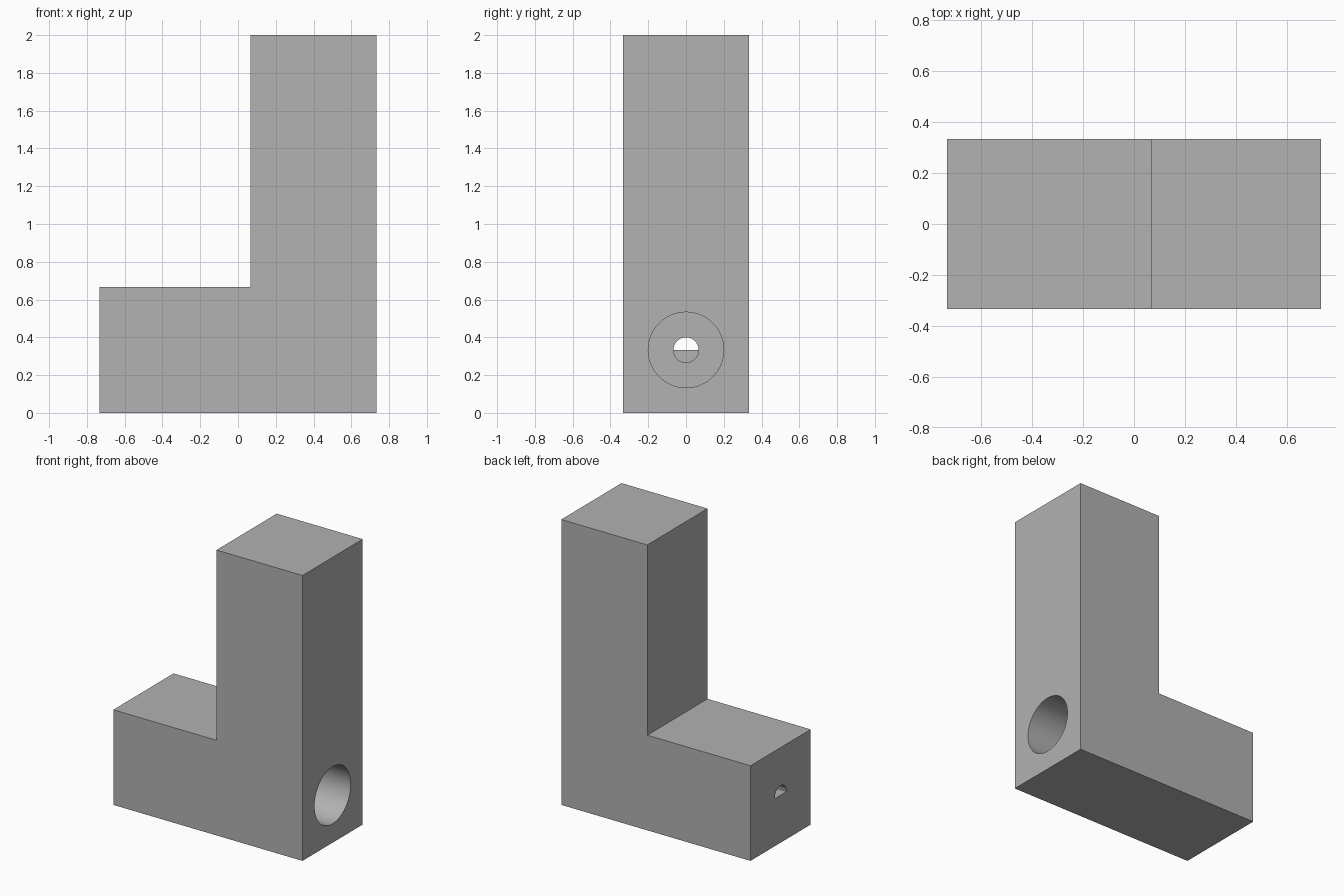
import bpy
import bmesh
from math import radians
from mathutils import Matrix, Vector

cube = bpy.data.objects.get("Cube")
if cube:
    bpy.data.objects.remove(cube, do_unlink=True)

grey = bpy.data.materials.new("plain grey")
grey.use_nodes = True
colour = (0.445, 0.445, 0.445, 1)
grey.diffuse_color = colour
grey.node_tree.nodes["Principled BSDF"].inputs["Base Color"].default_value = colour

U = 2 / 30              # one thirtieth of the height
AXIS_Z = 5 * U          # height of the bore axis
BORE_END = -4 * U       # where the wide bore narrows
ROUND_END = -8 * U      # where the narrow hole becomes a half circle


def make_object(name, bm):
    bmesh.ops.recalc_face_normals(bm, faces=bm.faces)
    mesh = bpy.data.meshes.new(name)
    bm.to_mesh(mesh)
    bm.free()
    mesh.materials.append(grey)
    obj = bpy.data.objects.new(name, mesh)
    bpy.context.collection.objects.link(obj)
    return obj


def rod(name, radius, x0, x1):
    bm = bmesh.new()
    place = Matrix.Translation(((x0 + x1) / 2, 0, AXIS_Z)) @ Matrix.Rotation(radians(90), 4, "Y")
    bmesh.ops.create_cone(bm, cap_ends=True, segments=64, radius1=radius,
                          radius2=radius, depth=x1 - x0, matrix=place)
    return make_object(name, bm)


def box(name, low, high):
    low, high = Vector(low), Vector(high)
    bm = bmesh.new()
    bmesh.ops.create_cube(bm, size=1, matrix=Matrix.Translation((low + high) / 2)
                          @ Matrix.Diagonal((*(high - low), 1)))
    return make_object(name, bm)


def cut(target, cutter):
    cutter.hide_render = True
    mod = target.modifiers.new("cut", "BOOLEAN")
    mod.operation = "DIFFERENCE"
    mod.solver = "EXACT"
    mod.object = cutter
    bpy.context.view_layer.objects.active = target
    bpy.ops.object.modifier_apply(modifier=mod.name)
    bpy.data.objects.remove(cutter, do_unlink=True)


# L-shaped block: profile extruded front to back
bm = bmesh.new()
profile = [(-11, 0), (11, 0), (11, 30), (1, 30), (1, 10), (-11, 10)]
face = bm.faces.new([bm.verts.new((x * U, -5 * U, z * U)) for x, z in profile])
moved = bmesh.ops.extrude_face_region(bm, geom=[face])["geom"]
bmesh.ops.translate(bm, vec=(0, 10 * U, 0),
                    verts=[v for v in moved if isinstance(v, bmesh.types.BMVert)])
block = make_object("bored_block", bm)

# Wide bore from the tower side
cut(block, rod("wide_bore", 3 * U, BORE_END, 1))

# Narrow hole, with only its upper half open at the far end
narrow = rod("narrow_hole", U, -1, 0)
cut(narrow, box("lower_half", (-2, -1, -1), (ROUND_END, 1, AXIS_Z)))
cut(block, narrow)

# Smooth bore walls, sharp block edges
bpy.ops.object.select_all(action="DESELECT")
block.select_set(True)
bpy.context.view_layer.objects.active = block
bpy.ops.object.shade_smooth_by_angle(angle=radians(30))
